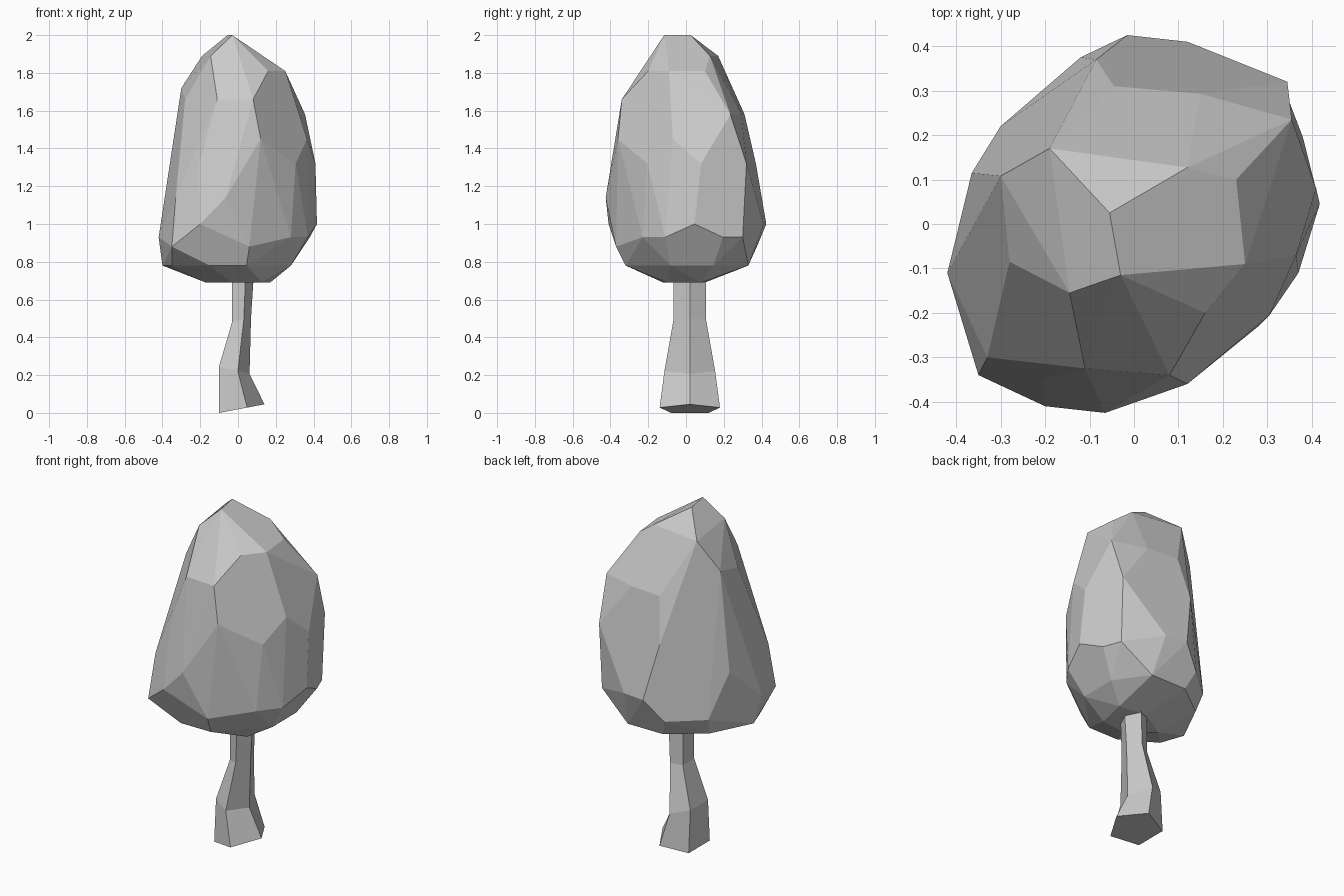
import bpy, bmesh
from math import sin, cos, radians

if "Cube" in bpy.data.objects:
    bpy.data.objects.remove(bpy.data.objects["Cube"])


def finish(bm, name):
    bmesh.ops.recalc_face_normals(bm, faces=bm.faces)
    mesh = bpy.data.meshes.new(name)
    bm.to_mesh(mesh)
    bm.free()
    obj = bpy.data.objects.new(name, mesh)
    bpy.context.collection.objects.link(obj)
    return obj


# Foliage: convex skin over lopsided cross-sections, merged into flat facets
tiers = [
    (2.00, [(-.03, -.115), (-.055, .025)]),
    (1.89, [(-.145, -.155), (-.19, .17), (.12, .127)]),
    (1.81, [(.16, -.2), (.25, -.09), (.23, .1)]),
    (1.72, [(-.30, .108)]),
    (1.66, [(-.28, -.085), (.08, -.34), (-.11, -.325)]),
    (1.58, [(-.045, .31), (.15, .293), (.355, .235)]),
    (1.45, [(.12, -.36), (.365, -.07)]),
    (1.32, [(-.205, -.35), (.305, -.205), (.41, .08), (.345, .32), (-.085, .37)]),
    (1.14, [(-.33, -.3), (-.065, -.425), (-.365, .115), (-.285, .23), (.245, .36)]),
    (1.00, [(-.2, -.41), (.418, .045), (-.015, .425), (.12, .41)]),
    (0.93, [(.28, -.23), (.37, -.11), (.38, .195), (.34, .3), (-.42, -.11)]),
    (0.88, [(-.35, -.34), (-.27, -.34), (.06, -.37), (-.12, .375), (-.3, .22)]),
    (0.78, [(.28, -.08), (.28, .145), (.15, .33), (-.08, .33), (-.28, .18),
            (-.4, -.06), (-.35, -.2), (-.15, -.32), (.045, -.32)]),
    (0.69, [(.13, -.1), (-.03, -.12), (-.17, 0), (0, .1), (.17, .08)]),
]
bm = bmesh.new()
for z, section in tiers:
    for x, y in section:
        bm.verts.new((x, y, z))
hull = bmesh.ops.convex_hull(bm, input=bm.verts)
unused = {g for g in hull["geom_interior"] if isinstance(g, bmesh.types.BMVert)}
bmesh.ops.delete(bm, geom=list(unused), context='VERTS')
bmesh.ops.dissolve_limit(bm, angle_limit=radians(7), verts=bm.verts, edges=bm.edges)
finish(bm, "foliage")

# Trunk: five-sided tilted rings (height, centre x, radius x, radius y, tilt)
rings = [(.019, .007, .133, .168, .19), (.222, -.028, .089, .141, -.25),
         (.49, .014, .055, .09, .2), (.72, .02, .063, .09, 0)]
bm = bmesh.new()
loops = []
for z, cx, rx, ry, tilt in rings:
    loop = []
    for i in range(5):
        a = radians(72 * i)
        x = cx + rx * cos(a)
        loop.append(bm.verts.new((x, .02 + ry * sin(a), z + tilt * x)))
    loops.append(loop)
for low, high in zip(loops, loops[1:]):
    for i in range(5):
        j = (i + 1) % 5
        bm.faces.new((low[i], low[j], high[j], high[i]))
bm.faces.new(loops[0][::-1])
bm.faces.new(loops[-1])
finish(bm, "trunk")
